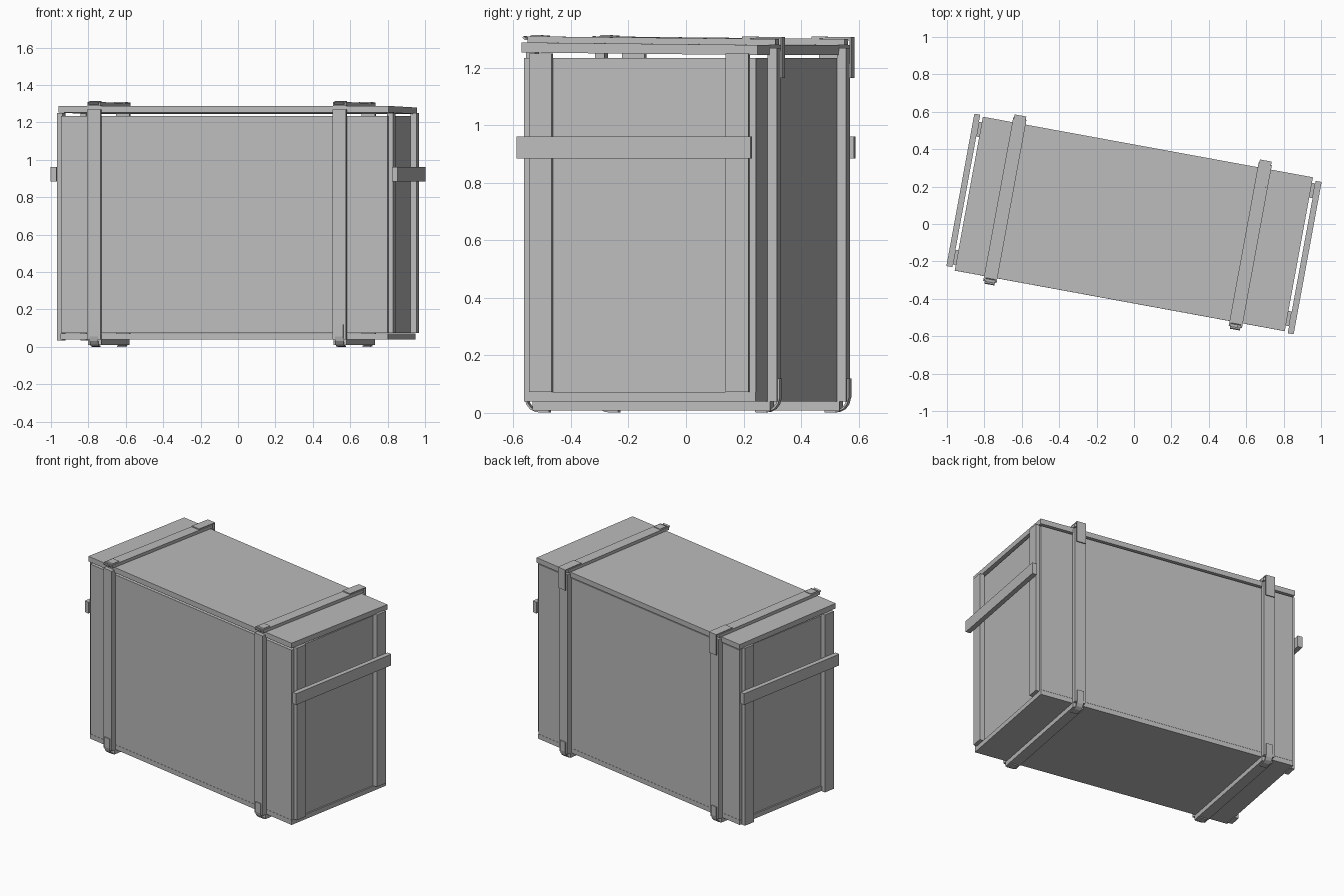
import bpy, bmesh, math
from mathutils import Matrix, Vector

cube = bpy.data.objects.get("Cube")
if cube:
    bpy.data.objects.remove(cube, do_unlink=True)

grey = bpy.data.materials.new("plain grey")
grey.use_nodes = True
COLOUR = (0.5, 0.5, 0.5, 1)
grey.diffuse_color = COLOUR
grey.node_tree.nodes["Principled BSDF"].inputs["Base Color"].default_value = COLOUR

# The whole crate stands turned on the ground; the lid also tips slightly back
TURN = Matrix.Rotation(math.radians(-10.4), 4, "Z")
PIVOT = Matrix.Translation((0, 0, 1.265))
TIP = TURN @ PIVOT @ Matrix.Rotation(math.radians(-0.6), 4, "X") @ PIVOT.inverted()


def add_object(name, bm, frame):
    bmesh.ops.recalc_face_normals(bm, faces=bm.faces)
    mesh = bpy.data.meshes.new(name)
    bm.to_mesh(mesh)
    bm.free()
    mesh.materials.append(grey)
    obj = bpy.data.objects.new(name, mesh)
    obj.matrix_world = frame
    bpy.context.collection.objects.link(obj)
    return obj


def box(name, x, y, z, frame=TURN):
    """Box from the (start, end) ranges along each axis."""
    bm = bmesh.new()
    bmesh.ops.create_cube(bm, size=1)
    for v in bm.verts:
        v.co = Vector(a[0] + (a[1] - a[0]) * (c + 0.5) for a, c in zip((x, y, z), v.co))
    return add_object(name, bm, frame)


def span(side, inner, outer):
    return tuple(sorted((side * inner, side * outer)))


def bent_strip(name, x, width, path, frame=TURN):
    """Thin metal strip that follows a path of (y, z) points."""
    bm = bmesh.new()
    rows = [[bm.verts.new((x + s * width / 2, y, z)) for s in (-1, 1)] for y, z in path]
    for a, b in zip(rows, rows[1:]):
        bm.faces.new((a[0], a[1], b[1], b[0]))
    obj = add_object(name, bm, frame)
    thick = obj.modifiers.new("Thickness", "SOLIDIFY")
    thick.thickness = 0.007
    thick.offset = 0


# Case panels
box("bottom_panel", (-0.89, 0.89), (-0.41, 0.41), (0.04, 0.072))
for side, label in ((-1, "front"), (1, "back")):
    box(label + "_panel", (-0.888, 0.888), span(side, 0.388, 0.41), (0.073, 1.235))
for side, label in ((-1, "right"), (1, "left")):
    box(label + "_end_panel", span(side, 0.86, 0.882), (-0.388, 0.388), (0.073, 1.235))
    # Corner uprights and carrying rail
    foot = 0.035 if side < 0 else 0.073
    for edge, corner in ((-1, "front"), (1, "back")):
        box(f"{label}_{corner}_upright", span(side, 0.882, 0.914),
            span(edge, 0.308, 0.388), (foot, 1.25))
    shift = -0.012 * side
    box(label + "_carrying_rail", span(side, 0.914, 0.946),
        (shift - 0.414, shift + 0.414), (0.885, 0.962))

# Lid
box("lid", (-0.898, 0.896), (-0.418, 0.418), (1.249, 1.284), TIP)

# Battens around the case, with their metal fittings
for x, label in ((-0.702, "right"), (0.632, "left")):
    wide = (x - 0.036, x + 0.036)
    box(label + "_lid_batten", wide, (-0.438, 0.438), (1.284, 1.305), TIP)
    box(label + "_bottom_batten", wide, (-0.42, 0.42), (0.009, 0.04))
    for side, face in ((-1, "front"), (1, "back")):
        box(f"{label}_{face}_batten", wide, span(side, 0.411, 0.444), (0.04, 1.27))
        hook = [(0.448, 0.12), (0.448, 0.055), (0.442, 0.032), (0.43, 0.016),
                (0.41, 0.006), (0.365, 0.004)]
        bent_strip(f"{label}_{face}_bottom_bracket", x, 0.045,
                   [(side * y, z) for y, z in hook])
    bent_strip(label + "_hinge_strap", x, 0.064,
               [(0.32, 1.309), (0.458, 1.309), (0.458, 1.17)], TIP)
    bent_strip(label + "_latch_hook", x, 0.055,
               [(-0.37, 1.306), (-0.425, 1.306), (-0.435, 1.297), (-0.447, 1.295),
                (-0.456, 1.304)], TIP)
